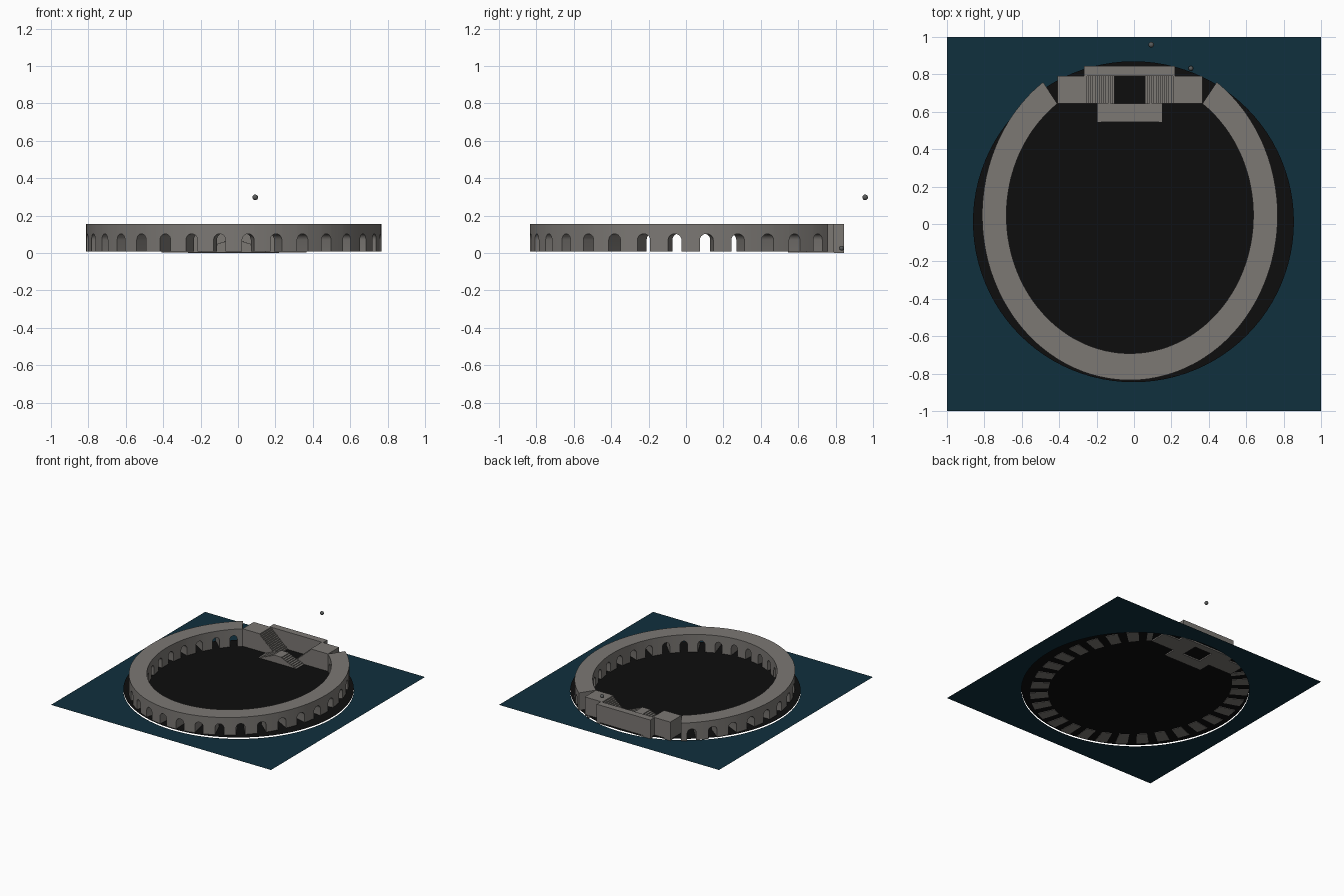
import bpy, bmesh, math

if "Cube" in bpy.data.objects:
    bpy.data.objects.remove(bpy.data.objects["Cube"])


def material(name, rgb):
    m = bpy.data.materials.new(name)
    m.diffuse_color = (*rgb, 1)
    m.use_nodes = True
    m.node_tree.nodes["Principled BSDF"].inputs["Base Color"].default_value = m.diffuse_color
    return m


STONE = material("warm grey stone", (0.20, 0.188, 0.175))
WATER = material("deep teal water", (0.005, 0.029, 0.047))
BLACK = material("black floor", (0.004, 0.004, 0.004))
GREY = material("dark grey orb", (0.10, 0.105, 0.105))


def finish(bm, name, mat, smooth=False):
    bmesh.ops.remove_doubles(bm, verts=bm.verts, dist=1e-5)
    bmesh.ops.recalc_face_normals(bm, faces=bm.faces)
    me = bpy.data.meshes.new(name)
    bm.to_mesh(me)
    bm.free()
    ob = bpy.data.objects.new(name, me)
    bpy.context.collection.objects.link(ob)
    me.materials.append(mat)
    if smooth:
        bpy.context.view_layer.objects.active = ob
        ob.select_set(True)
        bpy.ops.object.shade_smooth_by_angle(angle=math.radians(30))
        ob.select_set(False)
    return ob


def extrude_xz(name, pts, y0, y1, mat=STONE):
    """Solid from an x/z outline extruded along y."""
    bm = bmesh.new()
    a = [bm.verts.new((x, y0, z)) for x, z in pts]
    b = [bm.verts.new((x, y1, z)) for x, z in pts]
    bm.faces.new(a)
    bm.faces.new(b[::-1])
    for i in range(len(pts)):
        j = (i + 1) % len(pts)
        bm.faces.new((a[i], a[j], b[j], b[i]))
    return finish(bm, name, mat)


def steps(x0, z0, x1, z1, n):
    """Stair profile from (x0, z0) down to (x1, z1)."""
    pts = []
    for i in range(n):
        x = x0 + (x1 - x0) * i / n
        z = z0 + (z1 - z0) * i / n
        pts += [(x, z), (x + (x1 - x0) / n, z)]
    return pts + [(x1, z1)]


# Water sheet with a round hole, and the dark floor filling it
FX, FY, FR, N = -0.003, 0.012, 0.858, 96
bm = bmesh.new()
inner, outer = [], []
for i in range(N):
    c, s = math.cos(2 * math.pi * i / N), math.sin(2 * math.pi * i / N)
    k = max(abs(c), abs(s))
    inner.append(bm.verts.new((FX + FR * c, FY + FR * s, 0)))
    outer.append(bm.verts.new((c / k, s / k, 0)))
for i in range(N):
    j = (i + 1) % N
    bm.faces.new((inner[i], outer[i], outer[j], inner[j]))
finish(bm, "water_sheet", WATER)

bm = bmesh.new()
bm.faces.new([bm.verts.new((FX + FR * math.cos(2 * math.pi * i / N),
                            FY + FR * math.sin(2 * math.pi * i / N), 0.012))
              for i in range(N)])
finish(bm, "round_floor", BLACK)

# Open arcade ring: 26 arched bays over 288 degrees of an ellipse
CX, CY = -0.022, 0.046
BASE, SPRING, RISE, TOP = 0.008, 0.070, 0.033, 0.155
BAYS, SWEEP = 26, math.radians(288)
START = math.radians(-90) - SWEEP / 2
PITCH, HALF = SWEEP / BAYS, math.radians(2.35)

profile = [(0, BASE)]
for b in range(BAYS):
    mid = (b + 0.5) * PITCH
    profile.append((mid - HALF, BASE))
    for k in range(11):
        t = math.pi * (1 - k / 10)
        profile.append((mid + HALF * math.cos(t), SPRING + RISE * math.sin(t)))
    profile += [(mid + HALF, BASE), ((b + 1) * PITCH, BASE)]


def on_ring(bm, a, z, out):
    rx, ry = (0.79, 0.881) if out else (0.66, 0.738)
    return bm.verts.new((CX + rx * math.cos(START + a), CY + ry * math.sin(START + a), z))


bm = bmesh.new()
rows = [(on_ring(bm, a, z, True), on_ring(bm, a, z, False),
         on_ring(bm, a, TOP, True), on_ring(bm, a, TOP, False)) for a, z in profile]
for (p, r), (pa, ra) in zip(zip(rows, rows[1:]), zip(profile, profile[1:])):
    bm.faces.new((p[0], r[0], r[1], p[1]))          # soffit, jamb or base
    if abs(pa[0] - ra[0]) > 1e-6:
        bm.faces.new((p[0], p[2], r[2], r[0]))      # outer wall
        bm.faces.new((p[1], r[1], r[3], p[3]))      # inner wall
        bm.faces.new((p[2], p[3], r[3], r[2]))      # top walk
for e in (rows[0], rows[-1]):
    bm.faces.new((e[0], e[1], e[3], e[2]))
finish(bm, "arcade_ring", STONE, smooth=True)

# Gate blocks with stairs falling towards the central opening
LOW = 0.002
for side, name in ((-1, "left_stair_block"), (1, "right_stair_block")):
    stair = steps(0.242, TOP, 0.081, 0.01, 14)
    pts = [(0.388, LOW), (0.388, TOP)] + stair + [(0.081, LOW)]
    extrude_xz(name, [(CX + side * x, z) for x, z in pts], 0.645, 0.79)

# Back wall behind the opening
extrude_xz("back_wall", [(-0.267, 0), (0.22, 0), (0.22, TOP), (-0.267, TOP)], 0.79, 0.845)

# Small double stair in front of the opening
right = steps(0.02, 0.072, 0.172, 0.008, 9) + [(0.172, LOW)]
pts = [(CX + x, z) for x, z in right] + [(CX - x, z) for x, z in reversed(right)]
extrude_xz("front_double_stair", pts, 0.545, 0.645)

# Two small orbs, one floating and one near the ground
for name, loc, r in (("floating_orb", (0.092, 0.958, 0.298), 0.015),
                     ("ground_orb", (0.304, 0.832, 0.026), 0.013)):
    bm = bmesh.new()
    bmesh.ops.create_uvsphere(bm, u_segments=20, v_segments=12, radius=r)
    bmesh.ops.translate(bm, verts=bm.verts, vec=loc)
    finish(bm, name, GREY, smooth=True)
